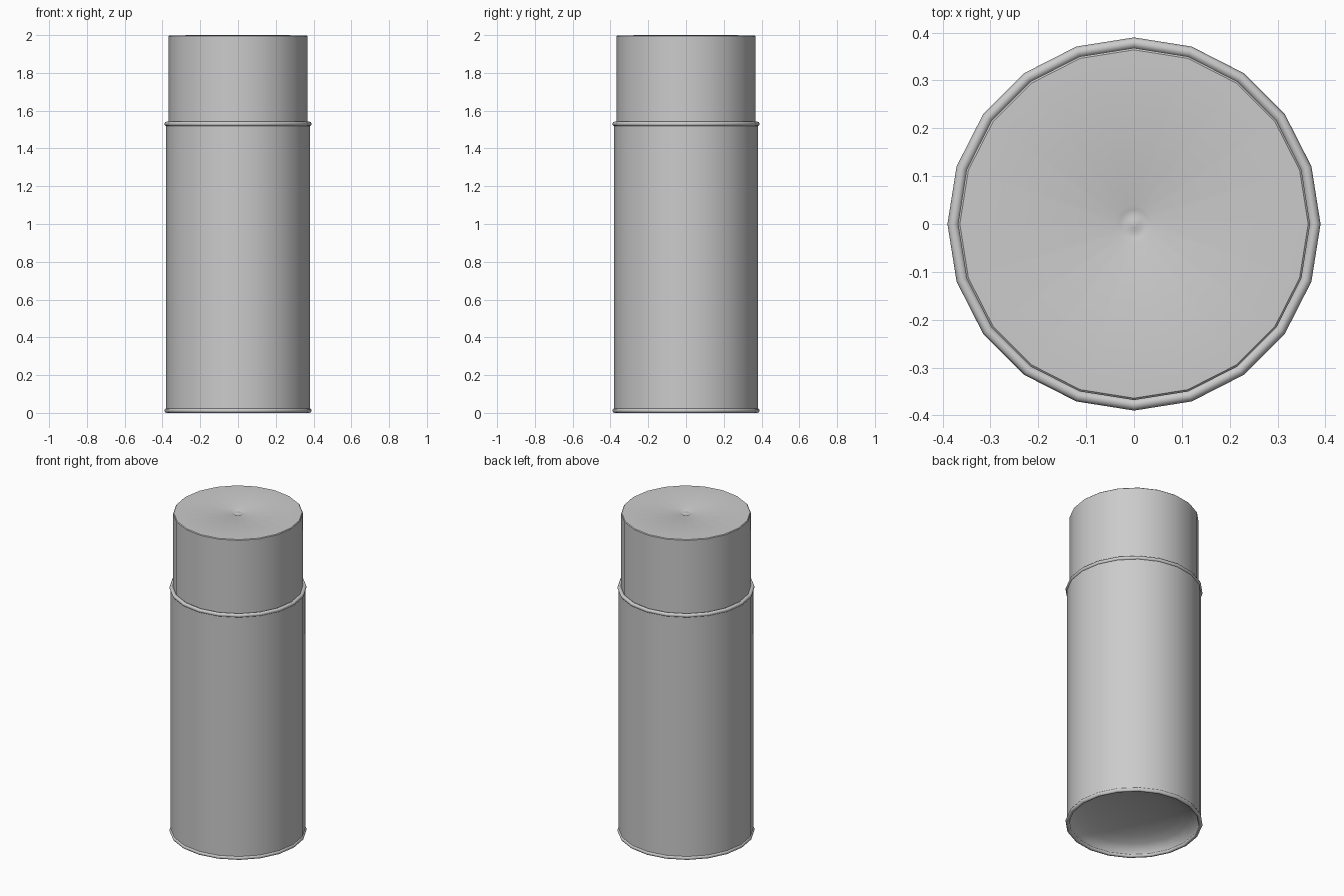
import bpy, bmesh, math

if "Cube" in bpy.data.objects:
    bpy.data.objects.remove(bpy.data.objects["Cube"])

SIDES = 20


def lathe(name, profile, angle=40):
    """Spin an (r, z) profile about z; points with r = 0 become poles."""
    me = bpy.data.meshes.new(name)
    bm = bmesh.new()
    vs = [bm.verts.new((r, 0, z)) for r, z in profile]
    es = [bm.edges.new(p) for p in zip(vs, vs[1:])]
    bmesh.ops.spin(bm, geom=vs + es, cent=(0, 0, 0), axis=(0, 0, 1),
                   angle=math.tau, steps=SIDES, use_merge=False)
    bmesh.ops.remove_doubles(bm, verts=bm.verts, dist=1e-4)
    bmesh.ops.recalc_face_normals(bm, faces=bm.faces)
    bm.to_mesh(me)
    bm.free()
    ob = bpy.data.objects.new(name, me)
    bpy.context.collection.objects.link(ob)
    bpy.ops.object.select_all(action='DESELECT')
    ob.select_set(True)
    bpy.context.view_layer.objects.active = ob
    bpy.ops.object.shade_smooth_by_angle(angle=math.radians(angle))
    return ob


def rim(name, z):
    """Rolled seam ring around the can, centred on height z."""
    r, t, n = 0.378, 0.012, 8
    ring = [(r + t * math.cos(math.tau * i / n), z + t * math.sin(math.tau * i / n))
            for i in range(n + 1)]
    return lathe(name, ring, 60)


# Can wall with a concave domed base and a shoulder under the cap
base = [(0.37 * math.sin(a), 0.01 + 0.10 * math.cos(a))
        for a in (math.radians(15 * i) for i in range(7))]
base[0] = (0, 0.11)
lathe("can_body", base + [(0.382, 0.012), (0.382, 1.528), (0.36, 1.528), (0, 1.56)])

# Rolled seams at the foot and shoulder
rim("bottom_rim", 0.012)
rim("top_rim", 1.530)

# Cap with a small moulding dimple in the centre of its top
lathe("cap", [(0.368, 1.525), (0.368, 1.995), (0.364, 1.999), (0.04, 2.0),
              (0.03, 1.996), (0.016, 1.995), (0.008, 1.998), (0, 1.998)])
